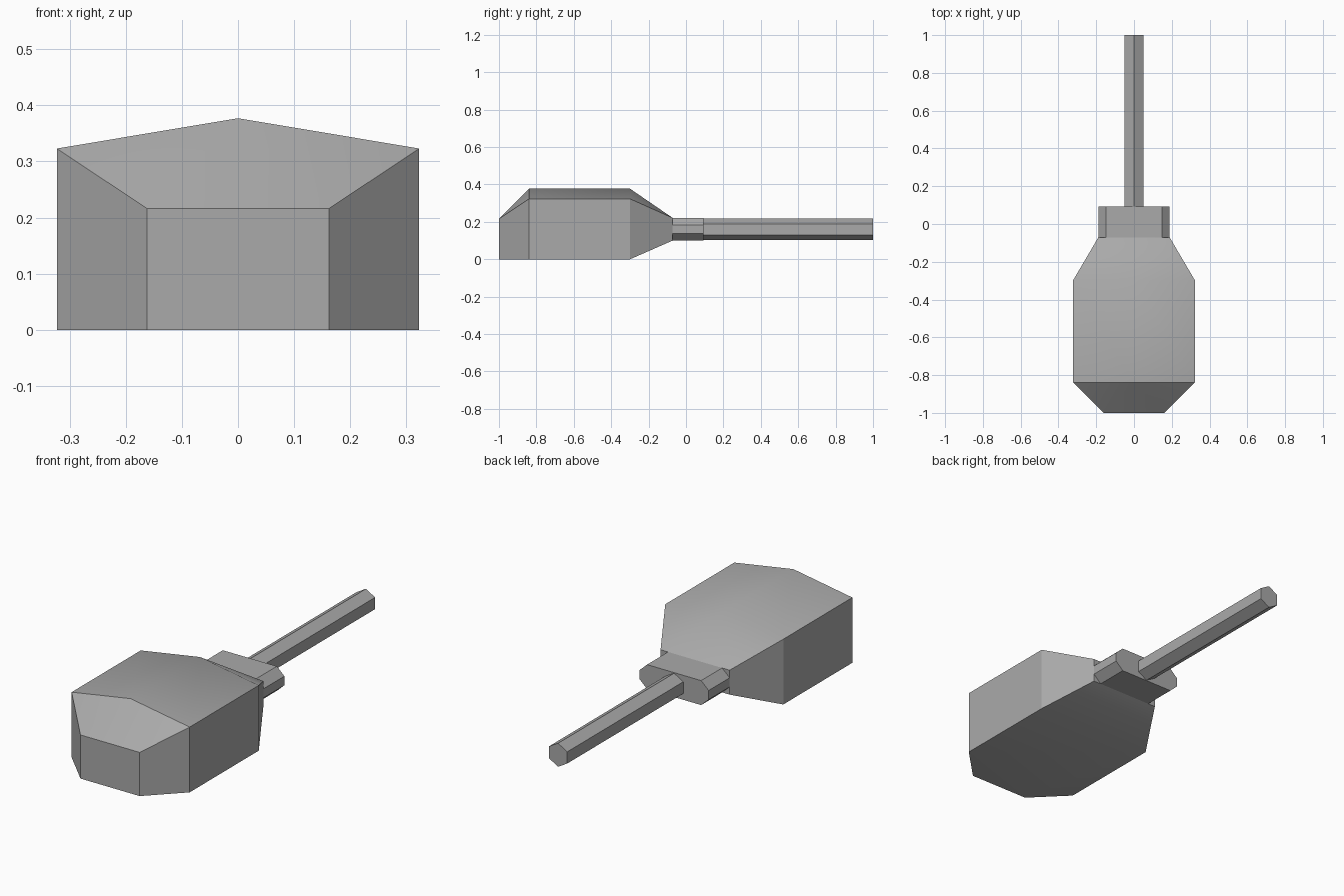
import bpy
import bmesh
import math
from mathutils import Vector

cube = bpy.data.objects.get("Cube")
if cube:
    bpy.data.objects.remove(cube, do_unlink=True)

grey = bpy.data.materials.new("plain grey")
grey.use_nodes = True
colour = (0.4, 0.4, 0.4, 1)
grey.diffuse_color = colour
grey.node_tree.nodes["Principled BSDF"].inputs["Base Color"].default_value = colour


def hull_part(name, sections):
    """Convex solid wrapped around mirrored (x, z) half profiles, each at its y."""
    bm = bmesh.new()
    for y, half_profile in sections:
        for x, z in half_profile:
            for side in ((1, -1) if x else (1,)):
                bm.verts.new(Vector((side * x, y, z)))
    bmesh.ops.convex_hull(bm, input=bm.verts[:])
    # Merge flat areas back into single faces
    bmesh.ops.dissolve_limit(bm, angle_limit=math.radians(0.5),
                             verts=bm.verts[:], edges=bm.edges[:])
    bmesh.ops.recalc_face_normals(bm, faces=bm.faces[:])
    mesh = bpy.data.meshes.new(name)
    bm.to_mesh(mesh)
    bm.free()
    mesh.materials.append(grey)
    obj = bpy.data.objects.new(name, mesh)
    bpy.context.collection.objects.link(obj)
    bpy.ops.object.select_all(action='DESELECT')
    obj.select_set(True)
    bpy.context.view_layer.objects.active = obj
    bpy.ops.object.shade_smooth_by_angle(angle=math.radians(29.5))
    return obj


# Head: block with a low roof ridge, narrowing at both ends
middle = [(0.323, 0), (0.323, 0.323), (0, 0.377)]
hull_part("head", [
    (-1, [(0.162, 0), (0.162, 0.216)]),
    (-0.839, middle),
    (-0.299, middle),
    (-0.071, [(0.189, 0.1), (0.189, 0.221)]),
])

# Collar: flat bar with chamfered long edges
collar = [(0.148, 0.1), (0.189, 0.138), (0.189, 0.183), (0.148, 0.221)]
hull_part("collar", [(-0.071, collar), (0.093, collar)])

# Handle: six-sided rod with an edge on top
radius, centre = 0.058, 0.16
rod = [(radius * math.sin(a), centre + radius * math.cos(a))
       for a in (math.pi / 3, 2 * math.pi / 3)]
rod += [(0, centre + radius), (0, centre - radius)]
hull_part("handle", [(0.093, rod), (1, rod)])
